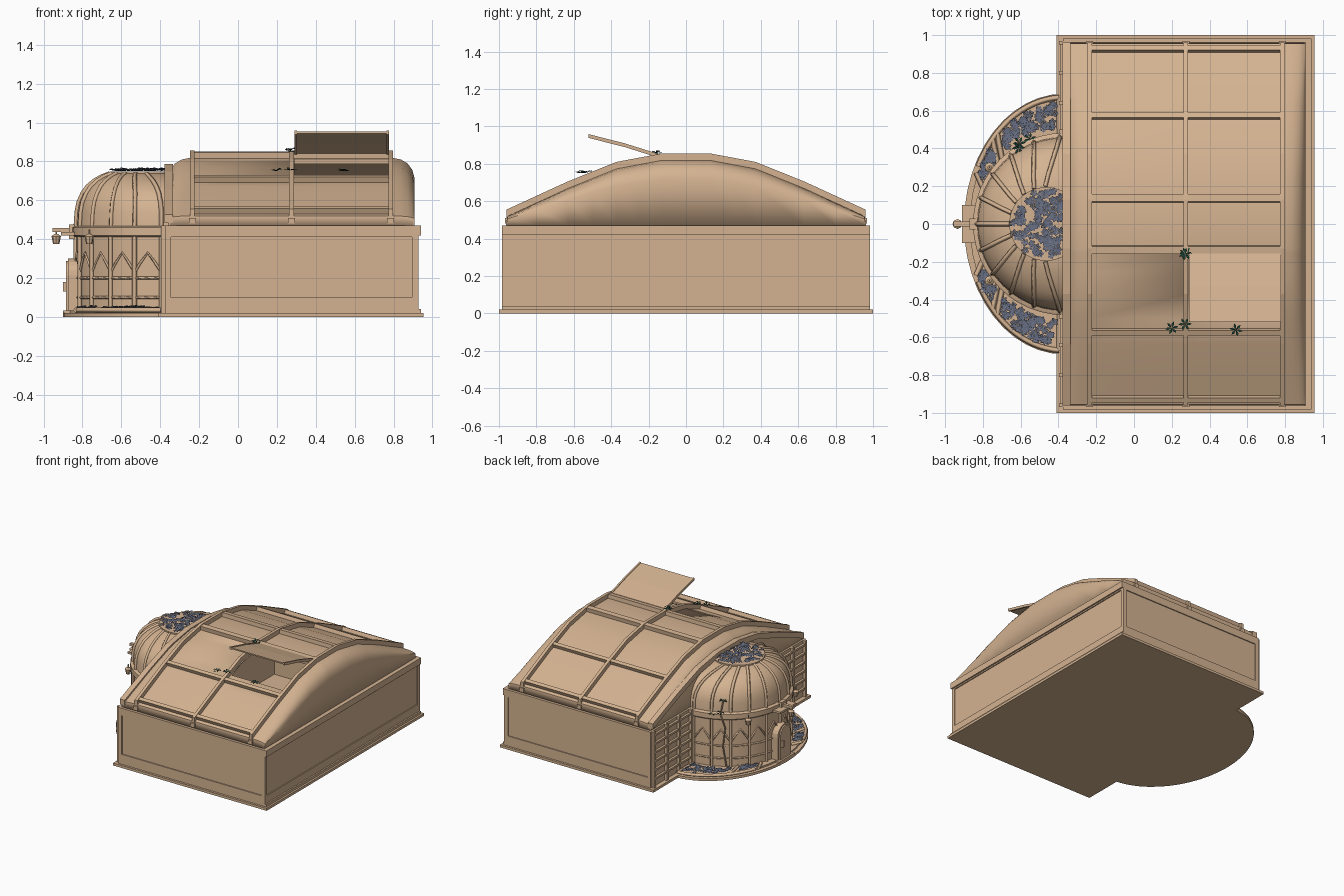
import bpy, bmesh, math, random
from mathutils import Vector, Matrix

random.seed(4)
if "Cube" in bpy.data.objects:
    bpy.data.objects.remove(bpy.data.objects["Cube"])


def material(name, rgb):
    m = bpy.data.materials.new(name)
    m.use_nodes = True
    m.diffuse_color = (*rgb, 1)
    m.node_tree.nodes["Principled BSDF"].inputs["Base Color"].default_value = (*rgb, 1)
    return m


TAN = material("warm tan", (0.66, 0.45, 0.285))
BLUE = material("slate blue petals", (0.14, 0.16, 0.23))
GREEN = material("dark green leaf", (0.01, 0.05, 0.035))


def finish(name, bm, mat=TAN, smooth=False, fix=True):
    if fix:
        bmesh.ops.recalc_face_normals(bm, faces=bm.faces)
    me = bpy.data.meshes.new(name)
    bm.to_mesh(me)
    bm.free()
    me.materials.append(mat)
    ob = bpy.data.objects.new(name, me)
    bpy.context.collection.objects.link(ob)
    if smooth:
        bpy.ops.object.select_all(action="DESELECT")
        ob.select_set(True)
        bpy.context.view_layer.objects.active = ob
        bpy.ops.object.shade_smooth_by_angle(angle=math.radians(35))
    return ob


def boxes(name, spans, mat=TAN):
    bm = bmesh.new()
    for x0, x1, y0, y1, z0, z1 in spans:
        m = Matrix.Translation(((x0 + x1) / 2, (y0 + y1) / 2, (z0 + z1) / 2))
        m = m @ Matrix.Diagonal((abs(x1 - x0), abs(y1 - y0), abs(z1 - z0), 1))
        bmesh.ops.create_cube(bm, size=1, matrix=m)
    return finish(name, bm, mat)


def prism_x(name, yz, x0, x1):
    bm = bmesh.new()
    a = [bm.verts.new((x0, y, z)) for y, z in yz]
    b = [bm.verts.new((x1, y, z)) for y, z in yz]
    bm.faces.new(a)
    bm.faces.new(b)
    for i in range(len(a)):
        j = (i + 1) % len(a)
        bm.faces.new((a[i], a[j], b[j], b[i]))
    return finish(name, bm)


def loft(name, rings, n=48, limit=-0.34, smooth=True):
    # stacked ellipses (z, centre x, radius x, radius y), flattened against the hall
    bm = bmesh.new()
    rows = []
    for z, cx, rx, ry in rings:
        angs = [2 * math.pi * i / n for i in range(n)]
        rows.append([bm.verts.new((min(limit, cx + rx * math.cos(a)), ry * math.sin(a), z)) for a in angs])
    for r, s in zip(rows, rows[1:]):
        for i in range(n):
            j = (i + 1) % n
            bm.faces.new((r[i], r[j], s[j], s[i]))
    bm.faces.new(rows[0])
    bm.faces.new(rows[-1])
    return finish(name, bm, smooth=smooth)


def rods(name, paths, radius, mat=TAN):
    cu = bpy.data.curves.new(name, "CURVE")
    cu.dimensions = "3D"
    cu.bevel_depth, cu.bevel_resolution, cu.use_fill_caps = radius, 0, True
    for path in paths:
        sp = cu.splines.new("POLY")
        sp.points.add(len(path) - 1)
        for p, co in zip(sp.points, path):
            p.co = (*co, 1)
    cu.materials.append(mat)
    ob = bpy.data.objects.new(name, cu)
    bpy.context.collection.objects.link(ob)


def stars(name, spots, size, petals, mat, thick=0.35):
    # small pointed rosettes for flowers and leaves
    bm = bmesh.new()
    for p in spots:
        turn = random.random() * 6
        for k in range(petals):
            a = turn + 2 * math.pi * k / petals
            d = Vector((math.cos(a), math.sin(a), 0))
            s = Vector((-d.y, d.x, 0)) * size * thick
            up = Vector((0, 0, size * random.uniform(0.1, 0.5)))
            c = Vector(p)
            quad = (c, c + d * size * 0.6 + s + up, c + d * size + up * 0.4, c + d * size * 0.6 - s + up)
            bm.faces.new([bm.verts.new(q) for q in quad])
    return finish(name, bm, mat, fix=False)


# hall: plinth, hollow walls and raised panel frames
XL, XR, YW, ZW = -0.375, 0.92, 0.975, 0.47
XC = (XL + XR) / 2
boxes("base_plate", [(-0.41, 0.955, -1, 1, 0, 0.02)])
T = 0.05
boxes("hall_walls", [(XL, XR, s * YW, s * (YW - T), 0.02, ZW) for s in (-1, 1)]
      + [(x, x + T, -YW + T, YW - T, 0.02, ZW) for x in (XL, XR - T)])
frames = []
for s in (-1, 1):
    ya, yb = s * YW, s * (YW + 0.008)
    frames += [(XL, XR, ya, yb, 0.02, 0.1), (XL, XR, ya, yb, 0.41, ZW),
               (XL, XL + 0.03, ya, yb, 0.1, 0.41), (XR - 0.025, XR, ya, yb, 0.1, 0.41),
               (XR, XR + 0.008, s * 0.955, s * 0.983, 0.02, ZW)]
frames += [(XR, XR + 0.008, -0.955, 0.955, 0.02, 0.1), (XR, XR + 0.008, -0.955, 0.955, 0.41, ZW),
           (XR, XR + 0.02, -0.983, 0.983, 0.42, ZW), (XR, XR + 0.02, -0.983, 0.983, 0.02, 0.04)]
boxes("wall_frames", frames)

# slatted bays beside the tower
slats = []
for s in (-1, 1):
    for z in (0.08, 0.15, 0.22, 0.29, 0.36, 0.43):
        slats.append((XL - 0.018, XL, s * 0.48, s * 0.96, z, z + 0.015))
    for y in (0.48, 0.63, 0.79, 0.95):
        slats.append((XL - 0.022, XL, s * y, s * (y + 0.02), 0.02, ZW))
boxes("side_slats", slats)

# arched roof shell with a hatch opening
ARCH = [(0, 0.82), (0.13, 0.82), (0.37, 0.775), (0.63, 0.67), (0.955, 0.52)]


def height(y):
    y = min(abs(y), ARCH[-1][0])
    for (a, p), (b, q) in zip(ARCH, ARCH[1:]):
        if y <= b:
            return p + (q - p) * (y - a) / (b - a)


HX, HY = (0.29, 0.775), (-0.5, -0.155)
side = [(0, 0), (0, 0.7), (0.012, 0.82), (0.035, 0.91), (0.07, 0.97), (0.12, 1)]
cols = [(-0.36 + d, s) for d, s in side] + [(HX[0], 1), (HX[1], 1)] + [(0.908 - d, s) for d, s in reversed(side)]
ys = sorted({s * y for y, _ in ARCH for s in (-1, 1)} | set(HY) | {0.25, -0.25, 0.8, -0.8})
rows = [(-0.962, 0)] + [(y, height(y) - ZW) for y in ys] + [(0.962, 0)]
bm = bmesh.new()
grid = [[bm.verts.new((x, y, ZW + h * s)) for y, h in rows] for x, s in cols]
for i in range(len(cols) - 1):
    for j in range(len(rows) - 1):
        hole = cols[i][0] == HX[0] and HY[0] <= rows[j][0] < HY[1]
        if not hole:
            bm.faces.new((grid[i][j], grid[i + 1][j], grid[i + 1][j + 1], grid[i][j + 1]))
roof = finish("roof_shell", bm, smooth=True, fix=False)
shell = roof.modifiers.new("thickness", "SOLIDIFY")
shell.thickness, shell.offset = 0.012, -1

# roof ribs, cross bars and the arch trim over the tower
knots = sorted({s * y for y, _ in ARCH for s in (-1, 1)})


def arch_band(name, x0, x1, top, bottom, squash=1):
    f = lambda y: ZW + (height(y) - ZW) * squash
    prism_x(name, [(y * 1.005, f(y) + top) for y in knots]
            + [(y * 1.005, f(y) + bottom) for y in reversed(knots)], x0, x1)


RIBS = (-0.235, 0.275, 0.785)
for x in RIBS:
    arch_band("roof_rib", x - 0.012, x + 0.012, 0.035, -0.015)
arch_band("tower_arch_trim", -0.378, -0.335, 0.015, -0.03, 0.86)
for s in (-1, 1):
    for y, w in ((0.92, 0.014), (0.565, 0.014), (0.135, 0.02)):
        z = height(y)
        slope = math.atan2(height(y - 0.03) - height(y + 0.03), 0.06)
        c, n = math.cos(slope), math.sin(slope)
        local = [(-w, 0.03), (w, 0.03), (w, -0.03), (-w, -0.03)]
        prism_x("roof_bar", [(s * (y + u * c + v * n), z - u * n + v * c) for u, v in local], RIBS[0], RIBS[2])
boxes("rib_feet", [(x - 0.018, x + 0.018, s * 0.945, s * 0.968, 0.48, 0.51) for x in RIBS for s in (-1, 1)])

# raised hatch
fold = [(-0.155, 0.85), (-0.33, 0.905), (-0.52, 0.953)]
lid = fold + [(y, z - 0.01) for y, z in reversed(fold)]
prism_x("hatch_lid", lid, 0.295, 0.775)
for x in (0.29, 0.763):
    prism_x("hatch_edge", [(y, z + (0.005 if i < 3 else -0.005)) for i, (y, z) in enumerate(lid)], x, x + 0.014)

# round tower with dome
CX, R = -0.37, 0.46
dome = [(0.46, CX, R), (0.54, CX, 0.455), (0.59, -0.375, 0.44), (0.635, -0.385, 0.41), (0.67, -0.40, 0.37),
        (0.7, -0.42, 0.315), (0.72, -0.44, 0.26), (0.738, -0.46, 0.195)]
loft("ground_apron", [(0, CX, 0.53, 0.69), (0.02, CX, 0.53, 0.69)])
loft("planter_bed", [(0.02, CX, 0.50, 0.66), (0.033, CX, 0.50, 0.66)])
loft("tower_wall", [(0.02, CX, R, R), (0.46, CX, R, R)])
loft("tower_dome", [(z, c, r, r) for z, c, r in dome])
loft("tower_band", [(0.41, CX, 0.47, 0.47), (0.42, CX, 0.482, 0.482), (0.46, CX, 0.482, 0.482), (0.468, CX, 0.47, 0.47)])
loft("dome_cap", [(0.73, -0.465, 0.195, 0.195), (0.748, -0.465, 0.195, 0.195)])


def on_ring(deg, r, z, cx=CX, ry=None):
    a = math.radians(deg)
    return (cx + r * math.cos(a), (ry or r) * math.sin(a), z)


bays = [93 + 17.4 * i for i in range(11)]
rods("dome_ribs", [[on_ring(a, r + 0.004, z, c) for z, c, r in dome] for a in bays], 0.012)
rods("tower_posts", [[on_ring(a, R + 0.005, 0.02), on_ring(a, R + 0.005, 0.42)] for a in bays], 0.012)
sills = [[on_ring(a, R + 0.004, z) for a in range(93, 268, 6)] for z in (0.1, 0.2)]
braces = [[on_ring(a, R + 0.004, 0.23), on_ring(a + 4, R + 0.004, 0.28), on_ring(a + 8.7, R + 0.004, 0.33),
           on_ring(a + 13.4, R + 0.004, 0.28), on_ring(a + 17.4, R + 0.004, 0.23)] for a in bays[:-1]]
rods("window_lattice", sills + braces, 0.007)

# planter curbs and flowers
curbs, blooms = [], []
for s in (-1, 1):
    curbs.append([on_ring(s * a, 0.51, 0.035, ry=0.67) for a in range(93, 157, 4)])
    for a in (93, 134, 138, 156):
        curbs.append([on_ring(s * a, 0.47, 0.035), on_ring(s * a, 0.51, 0.035, ry=0.67)])
    for k in range(110):
        a, t = s * random.choice([random.uniform(96, 132), random.uniform(96, 132), random.uniform(140, 153)]), random.uniform(0.25, 0.9)
        blooms.append(on_ring(a, 0.47 + 0.035 * t, random.uniform(0.036, 0.05), ry=0.47 + 0.19 * t))
rods("planter_curbs", curbs, 0.014)
stars("planter_flowers", blooms, 0.022, 5, BLUE)
crown = []
while len(crown) < 120:
    p = on_ring(random.uniform(0, 360), 0.18 * math.sqrt(random.random()), random.uniform(0.75, 0.757), -0.465)
    if p[0] < -0.385:
        crown.append(p)
stars("dome_flowers", crown, 0.022, 5, BLUE)

# door, awning arm and lanterns
arch = [(0.085 * math.cos(a), 0.215 + 0.085 * math.sin(a)) for a in [math.pi * i / 10 for i in range(11)]]
prism_x("door_frame", [(0.085, 0.02)] + arch + [(-0.085, 0.02)], -0.875, -0.8)
prism_x("door_leaf", [(y * 0.78, 0.03 + (z - 0.02) * 0.92) for y, z in [(0.085, 0.02)] + arch + [(-0.085, 0.02)]], -0.885, -0.87)
boxes("door_fittings", [(-0.9, -0.88, 0.035, 0.055, 0.13, 0.18), (-0.9, -0.86, -0.1, 0.1, 0.02, 0.032)])
boxes("lantern_arm", [(-0.955, -0.83, -0.012, 0.012, 0.438, 0.458), (-0.91, -0.84, -0.1, 0.1, 0.42, 0.436),
                      (-0.87, -0.84, -0.03, 0.03, 0.40, 0.475)])
for x, y in ((-0.935, 0), (-0.765, -0.3), (-0.765, 0.3)):
    bm = bmesh.new()
    for z, r1, r2, d in ((0.395, 0.016, 0.024, 0.04), (0.42, 0.026, 0.01, 0.012), (0.435, 0.004, 0.004, 0.03)):
        bmesh.ops.create_cone(bm, cap_ends=True, segments=8, radius1=r1, radius2=r2, depth=d,
                              matrix=Matrix.Translation((x, y, z)))
    finish("lantern", bm)

# creeping leaves
stars("roof_leaves", [(0.27, -0.16, 0.855), (0.275, -0.155, 0.85), (0.27, -0.53, 0.755), (0.2, -0.55, 0.75), (0.54, -0.56, 0.75)],
      0.035, 6, GREEN, 0.2)
stars("tower_leaves", [on_ring(121, 0.47, 0.56), on_ring(119, 0.49, 0.47), on_ring(112, 0.485, 0.46)], 0.035, 6, GREEN, 0.2)
rods("tower_vine", [[on_ring(124, 0.475, 0.04), on_ring(121, 0.48, 0.2), on_ring(123, 0.48, 0.35),
                     on_ring(119, 0.49, 0.46), on_ring(121, 0.465, 0.56)]], 0.005)
